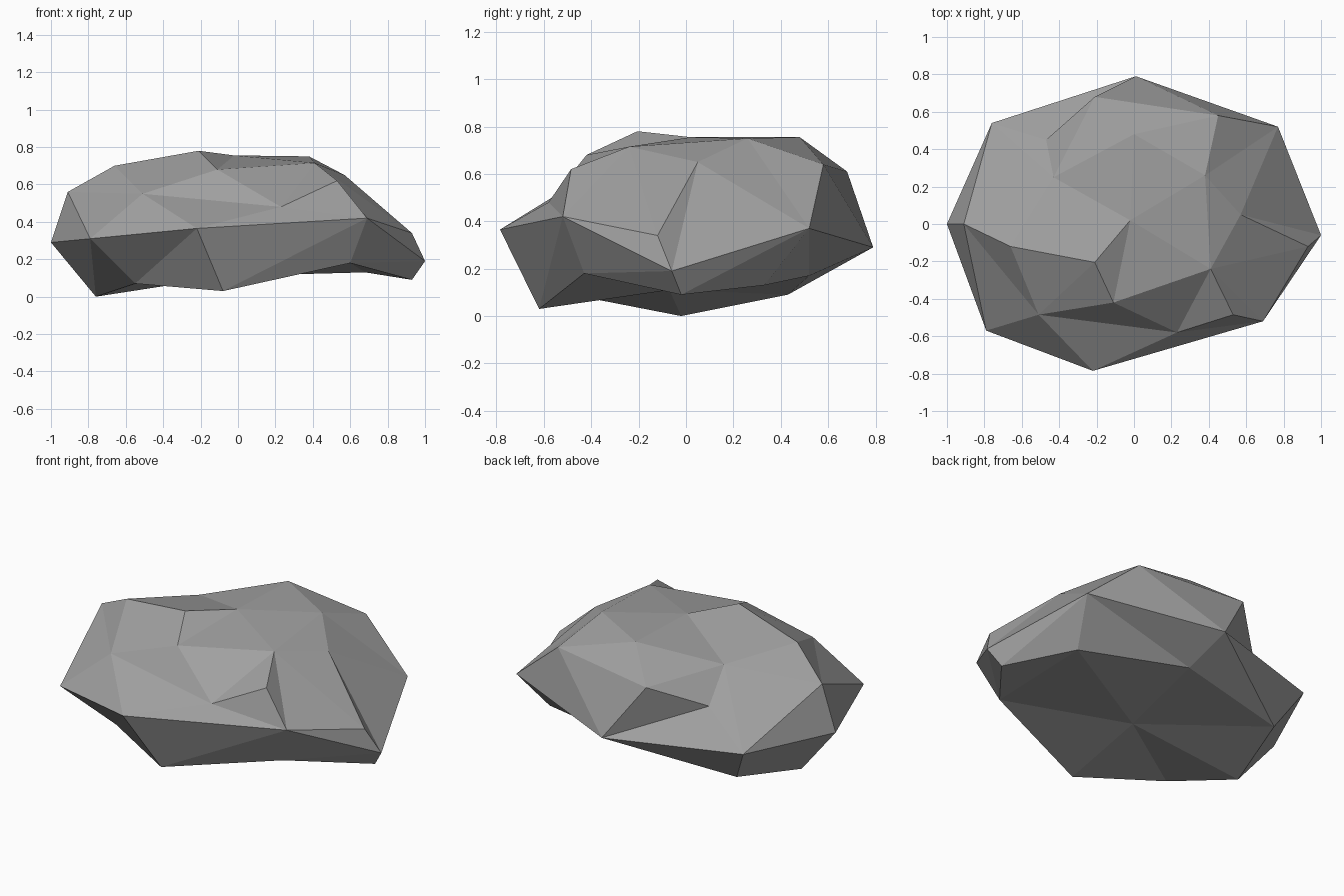
import bpy, bmesh
from mathutils import Vector
from mathutils.geometry import delaunay_2d_cdt

if "Cube" in bpy.data.objects:
    bpy.data.objects.remove(bpy.data.objects["Cube"])

# Widest outline of the boulder, shared by the upper and lower shells
rim = [(0.01, 0.79, 0.29), (0.77, 0.52, 0.37), (1.0, -0.06, 0.19), (0.69, -0.52, 0.42),
       (-0.22, -0.785, 0.365), (-0.79, -0.57, 0.31), (-1.0, 0.0, 0.29), (-0.76, 0.54, 0.30)]

# Corner points of the chipped upper surface (the first one is the overhanging lip)
lip = Vector((-0.21, 0.68, 0.61))
crown = [(-0.12, 0.59, 0.61), (0.45, 0.58, 0.64), (-0.47, 0.45, 0.48), (0.0, 0.48, 0.755),
         (-0.43, 0.25, 0.645), (0.38, 0.26, 0.75), (-0.02, 0.02, 0.755), (0.57, 0.05, 0.65),
         (-0.91, 0.0, 0.56), (-0.66, -0.12, 0.70), (-0.21, -0.205, 0.78), (-0.11, -0.42, 0.68),
         (0.41, -0.24, 0.715), (-0.51, -0.485, 0.55), (0.23, -0.58, 0.48), (0.53, -0.485, 0.62),
         (0.93, -0.12, 0.34)]

# Corner points of the flatter underside
base = [(-0.08, -0.62, 0.03), (0.60, -0.43, 0.18), (0.93, -0.02, 0.09), (0.68, 0.33, 0.13),
        (0.04, 0.52, 0.17), (-0.64, 0.43, 0.09), (-0.76, -0.02, 0.0), (-0.55, -0.38, 0.07),
        (-0.05, -0.07, 0.11)]

bm = bmesh.new()
rim_verts = [bm.verts.new(p) for p in rim]


def shell(points, creases=(), flip=False):
    """Stretch a faceted skin over the points, inside the shared rim."""
    verts = rim_verts + [bm.verts.new(p) for p in points]
    n = len(rim)
    edges = [(i, (i + 1) % n) for i in range(n)] + list(creases)
    flat = [Vector((v.co.x, v.co.y)) for v in verts]
    _, _, tris, origin, _, _ = delaunay_2d_cdt(flat, edges, [], 0, 1e-6)
    for tri in tris:
        if all(origin[i] for i in tri):
            face = [verts[origin[i][0]] for i in tri]
            bm.faces.new(face[::-1] if flip else face)
    return verts[n:]


# Upper shell with the visible chipped ridges, then the underside
top = shell(crown, creases=[(8, 10), (0, 10), (8, 9), (21, 22), (19, 22), (16, 21),
                            (17, 18), (18, 14), (14, 20), (4, 22), (3, 22)])
shell(base, flip=True)

# Pull the lip out over the notch at the back
top[0].co = lip
bmesh.ops.recalc_face_normals(bm, faces=bm.faces)

mesh = bpy.data.meshes.new("boulder")
bm.to_mesh(mesh)
bm.free()

# Single stone colour
stone = bpy.data.materials.new("grey stone")
stone.diffuse_color = (0.35, 0.35, 0.35, 1)
stone.use_nodes = True
stone.node_tree.nodes["Principled BSDF"].inputs["Base Color"].default_value = stone.diffuse_color
mesh.materials.append(stone)

boulder = bpy.data.objects.new("boulder", mesh)
bpy.context.collection.objects.link(boulder)
